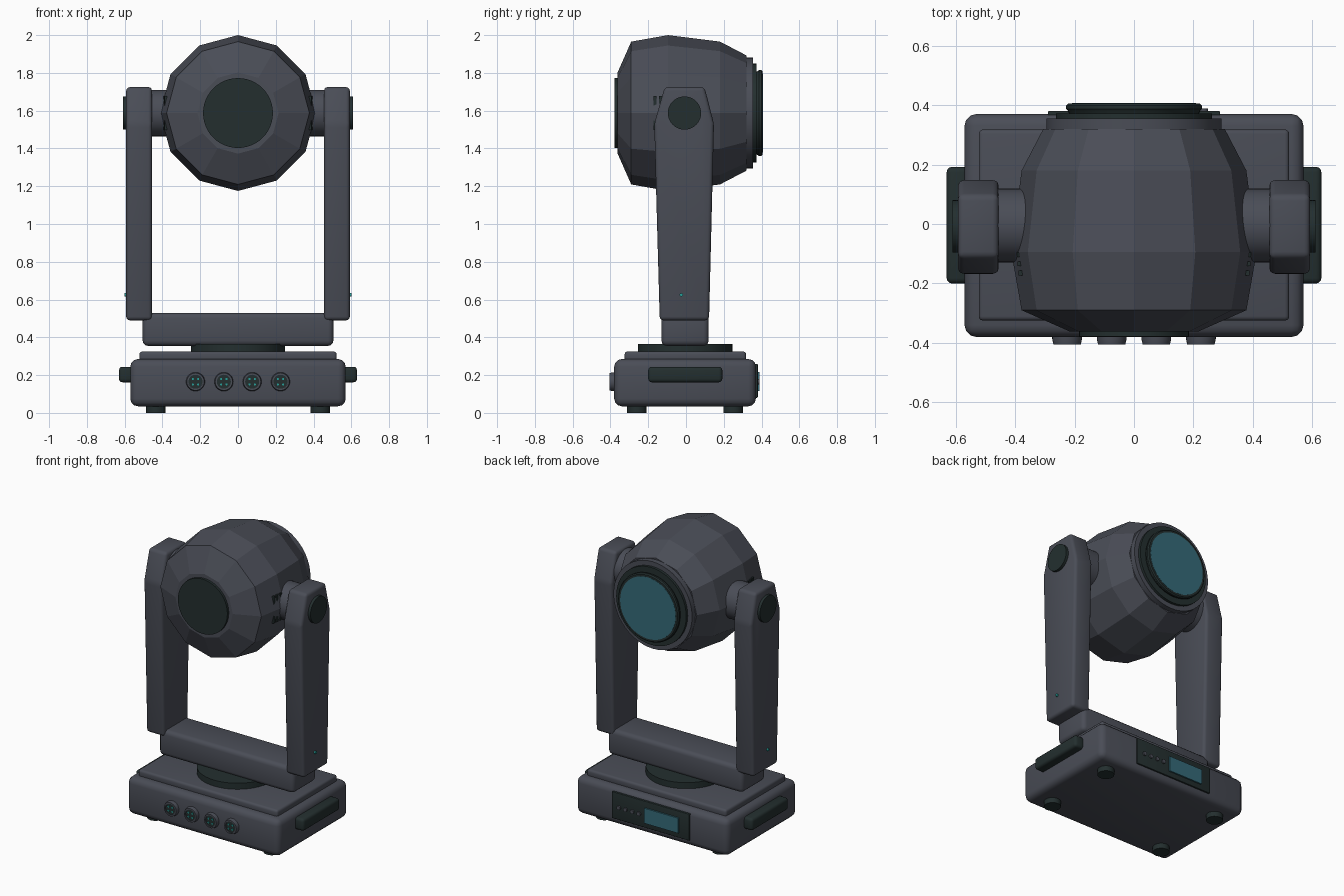
import bpy, bmesh, math
from mathutils import Vector

if "Cube" in bpy.data.objects:
    bpy.data.objects.remove(bpy.data.objects["Cube"])


def material(name, rgb):
    m = bpy.data.materials.new(name)
    m.diffuse_color = (*rgb, 1)
    m.use_nodes = True
    m.node_tree.nodes["Principled BSDF"].inputs["Base Color"].default_value = m.diffuse_color
    return m


SLATE = material("slate grey", (0.068, 0.074, 0.094))
DARK = material("dark green grey", (0.017, 0.028, 0.028))
TEAL = material("teal glass", (0.035, 0.145, 0.19))
GREEN = material("indicator green", (0.02, 0.35, 0.32))
X, Y, Z = Vector((1, 0, 0)), Vector((0, 1, 0)), Vector((0, 0, 1))
TILT = 1.5875   # height of the tilt axis
CY = -0.005     # depth centre of base and yoke


def finish(bm, name, mat, smooth=True):
    bmesh.ops.recalc_face_normals(bm, faces=bm.faces[:])
    me = bpy.data.meshes.new(name)
    bm.to_mesh(me)
    bm.free()
    me.materials.append(mat)
    if smooth:
        me.polygons.foreach_set("use_smooth", [True] * len(me.polygons))
        me.set_sharp_from_angle(angle=math.radians(40))
    ob = bpy.data.objects.new(name, me)
    bpy.context.collection.objects.link(ob)
    return ob


def round_edges(bm, width):
    if width:
        bmesh.ops.bevel(bm, geom=bm.edges[:], offset=width, segments=3,
                        profile=0.5, affect='EDGES', clamp_overlap=True)


def box(name, lo, hi, mat, bevel=0.0):
    bm = bmesh.new()
    bmesh.ops.create_cube(bm, size=1)
    lo, hi = Vector(lo), Vector(hi)
    for v in bm.verts:
        v.co = (lo + hi) / 2 + v.co * (hi - lo)
    round_edges(bm, bevel)
    return finish(bm, name, mat)


def lathe(name, profile, axis, loc, mat, segs=40, smooth=True):
    """Revolve (radius, distance) pairs around an axis, with flat end caps."""
    bm = bmesh.new()
    q = Z.rotation_difference(axis)
    rings = []
    for r, h in profile:
        rings.append([bm.verts.new(Vector(loc) + q @ Vector(
            (r * math.cos(a), r * math.sin(a), h)))
            for a in (2 * math.pi * i / segs for i in range(segs))])
    for a, b in zip(rings, rings[1:]):
        for i in range(segs):
            j = (i + 1) % segs
            bm.faces.new((a[i], a[j], b[j], b[i]))
    bm.faces.new(rings[0])
    bm.faces.new(rings[-1])
    return finish(bm, name, mat, smooth)


def disc(name, r, h0, h1, axis, loc, mat, segs=40):
    return lathe(name, [(r, h0), (r, h1)], axis, loc, mat, segs)


# Base housing, top plate, turntable and feet
box("base_housing", (-0.57, -0.38, 0.035), (0.57, 0.37, 0.285), SLATE, 0.04)
box("base_top_plate", (-0.522, -0.325, 0.27), (0.522, 0.318, 0.325), SLATE, 0.015)
disc("turntable", 0.25, 0.31, 0.366, Z, (0, CY, 0), DARK, 48)
for x in (-0.435, 0.435):
    for y in (-0.26, 0.25):
        disc("foot", 0.052, 0, 0.05, Z, (x, y, 0), DARK, 24)

# Cable sockets on the front of the base
for x in (-0.225, -0.075, 0.075, 0.225):
    p = (x, 0, 0.165)
    lathe("socket_ring", [(0.05, 0.36), (0.05, 0.387), (0.046, 0.405), (0.037, 0.405),
                          (0.037, 0.396)], -Y, p, SLATE, 28)
    disc("socket_insert", 0.037, 0.38, 0.399, -Y, p, DARK, 24)
    for k in range(4):
        a = math.pi / 4 + k * math.pi / 2
        disc("socket_pin", 0.006, 0.39, 0.403, -Y,
             (x + 0.02 * math.cos(a), 0, 0.165 + 0.02 * math.sin(a)), GREEN, 8)

# Control panel on the back of the base
box("control_panel", (-0.29, 0.36, 0.08), (0.29, 0.38, 0.26), DARK, 0.004)
box("display_screen", (-0.215, 0.37, 0.115), (0.04, 0.39, 0.217), TEAL)
for i in range(4):
    disc("panel_button", 0.014, 0.37, 0.389, Y, (0.085 + i * 0.05, 0, 0.165), SLATE, 12)

# Yoke crossbar
box("yoke_crossbar", (-0.505, -0.13, 0.355), (0.505, 0.12, 0.53), SLATE, 0.028)

# Parts repeated on both sides
ARM = [(-0.139, 0.49), (0.122, 0.49), (0.148, 1.53), (0.098, 1.725),
       (-0.113, 1.725), (-0.168, 1.53)]
for s in (-1, 1):
    # Yoke arm, extruded from its side outline
    bm = bmesh.new()
    inner = [bm.verts.new((s * 0.455, y, z)) for y, z in ARM]
    outer = [bm.verts.new((s * 0.592, y, z)) for y, z in ARM]
    bm.faces.new(inner)
    bm.faces.new(outer)
    for i in range(len(ARM)):
        j = (i + 1) % len(ARM)
        bm.faces.new((inner[i], inner[j], outer[j], outer[i]))
    round_edges(bm, 0.02)
    finish(bm, "yoke_arm", SLATE)
    disc("pivot_axle", 0.123, 0.3, 0.465, s * X, (0, CY, TILT), SLATE)
    disc("pivot_cap", 0.088, 0.57, 0.61, s * X, (0, CY - 0.003, TILT), DARK)
    disc("arm_indicator", 0.009, 0.58, 0.602, s * X, (0, -0.025, 0.625), GREEN, 12)
    xs = sorted((s * 0.55, s * 0.63))
    box("carry_handle", (xs[0], -0.2, 0.162), (xs[1], 0.192, 0.244), DARK, 0.018)
    # Vent slots beside the pivot
    for y in (-0.165, -0.134, -0.103):
        for z in (TILT - 0.065, TILT + 0.065):
            xs = sorted((s * 0.36, s * (0.389 + 0.08 * (y + 0.165))))
            box("vent_slot", (xs[0], y - 0.008, z - 0.026),
                (xs[1], y + 0.008, z + 0.026), DARK)

# Faceted lamp head and its front disc
C = (0, 0, TILT)
lathe("head_shell", [(0.215, -0.362), (0.378, -0.29), (0.4125, -0.095), (0.378, 0.18),
                     (0.305, 0.32)], Y, C, SLATE, 12, smooth=False)
disc("head_front_disc", 0.185, 0.35, 0.378, -Y, C, DARK, 48)

# Lens assembly at the back of the head
disc("lens_collar", 0.294, 0.30, 0.355, Y, C, SLATE, 48)
disc("lens_bezel", 0.262, 0.34, 0.372, Y, C, DARK, 48)
lathe("lens_rim", [(0.215, 0.36), (0.222, 0.38), (0.228, 0.387), (0.228, 0.399),
                   (0.221, 0.406), (0.208, 0.406), (0.206, 0.395)], Y, C, DARK, 48)
disc("lens_glass", 0.208, 0.38, 0.407, Y, C, TEAL, 48)
